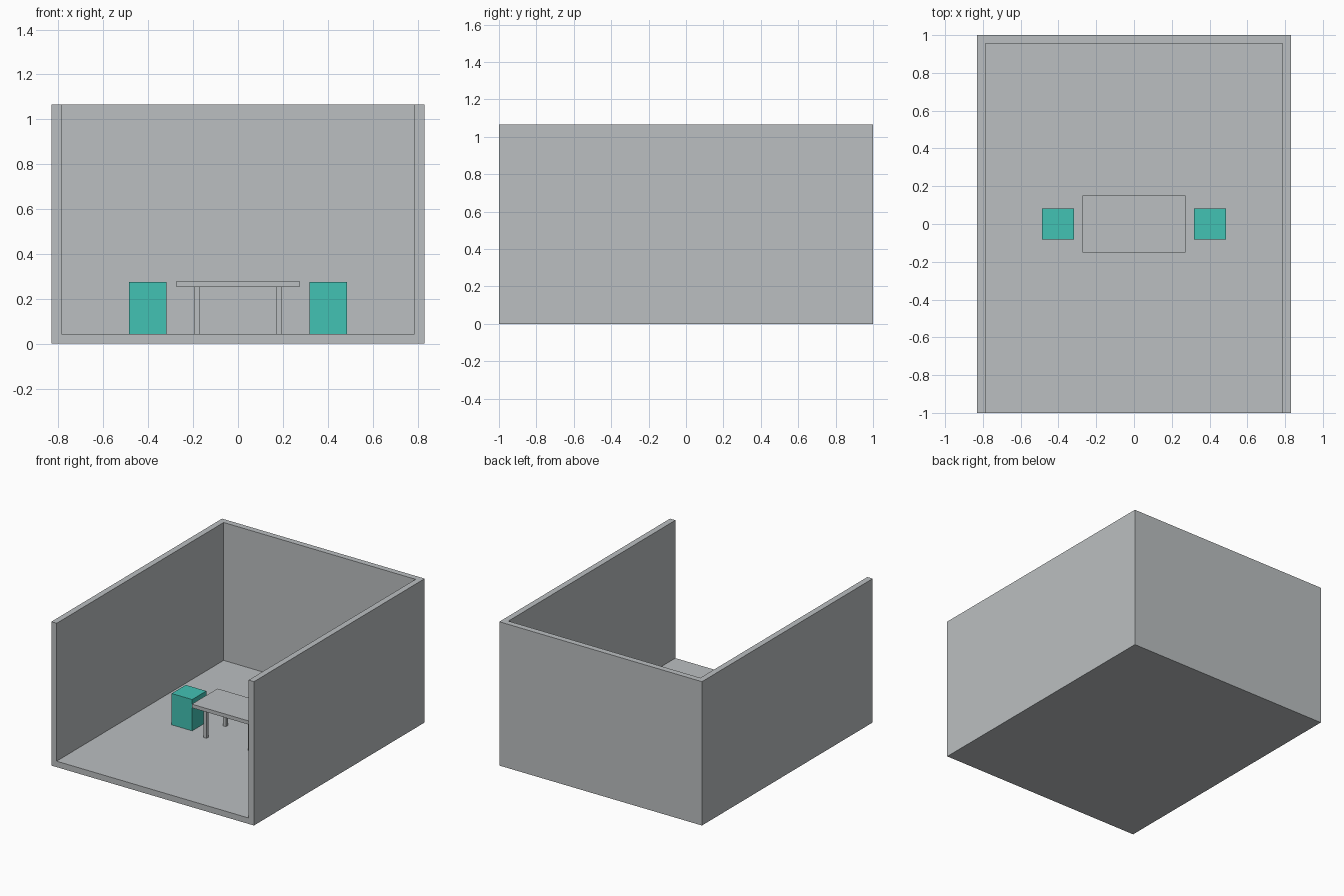
import bpy, bmesh

if "Cube" in bpy.data.objects:
    bpy.data.objects.remove(bpy.data.objects["Cube"])


def material(name, rgb):
    m = bpy.data.materials.new(name)
    m.diffuse_color = (*rgb, 1.0)
    m.use_nodes = True
    m.node_tree.nodes["Principled BSDF"].inputs["Base Color"].default_value = m.diffuse_color
    return m


GREY = material("light_grey", (0.497, 0.521, 0.533))
TEAL = material("teal", (0.0545, 0.539, 0.456))


def box(name, x, y, z, mat, open_sides=()):
    """Box from (min, max) ranges; faces pointing along open_sides are left out."""
    bm = bmesh.new()
    bmesh.ops.create_cube(bm, size=1.0)
    bm.normal_update()
    gone = [f for f in bm.faces
            if any(f.normal.dot(d) > 0.9 for d in open_sides)]
    bmesh.ops.delete(bm, geom=gone, context='FACES')
    for v in bm.verts:
        for i, (lo, hi) in enumerate((x, y, z)):
            v.co[i] = lo if v.co[i] < 0 else hi
    mesh = bpy.data.meshes.new(name)
    bm.to_mesh(mesh)
    bm.free()
    mesh.materials.append(mat)
    obj = bpy.data.objects.new(name, mesh)
    bpy.context.collection.objects.link(obj)
    return obj


WALL = 0.044  # wall and floor thickness

# Room: box open at the top and front, thickened inwards
room = box("room_shell", (-0.831, 0.831), (-1, 1), (0, 1.066), GREY,
           open_sides=((0, 0, 1), (0, -1, 0)))
thick = room.modifiers.new("thickness", 'SOLIDIFY')
thick.thickness = WALL
thick.offset = -1
thick.use_even_offset = True

# Table top and four square legs
box("table_top", (-0.273, 0.273), (-0.151, 0.151), (0.253, 0.28), GREY)
for sx in (-1, 1):
    for sy in (-1, 1):
        cx, cy, r = sx * 0.182, sy * 0.114, 0.0115
        box("table_leg", (cx - r, cx + r), (cy - r, cy + r), (WALL, 0.253), GREY)

# Block seats either side of the table
for side, cx in (("left", -0.402), ("right", 0.402)):
    box(side + "_seat", (cx - 0.084, cx + 0.084), (-0.083, 0.083),
        (WALL, 0.276), TEAL)
